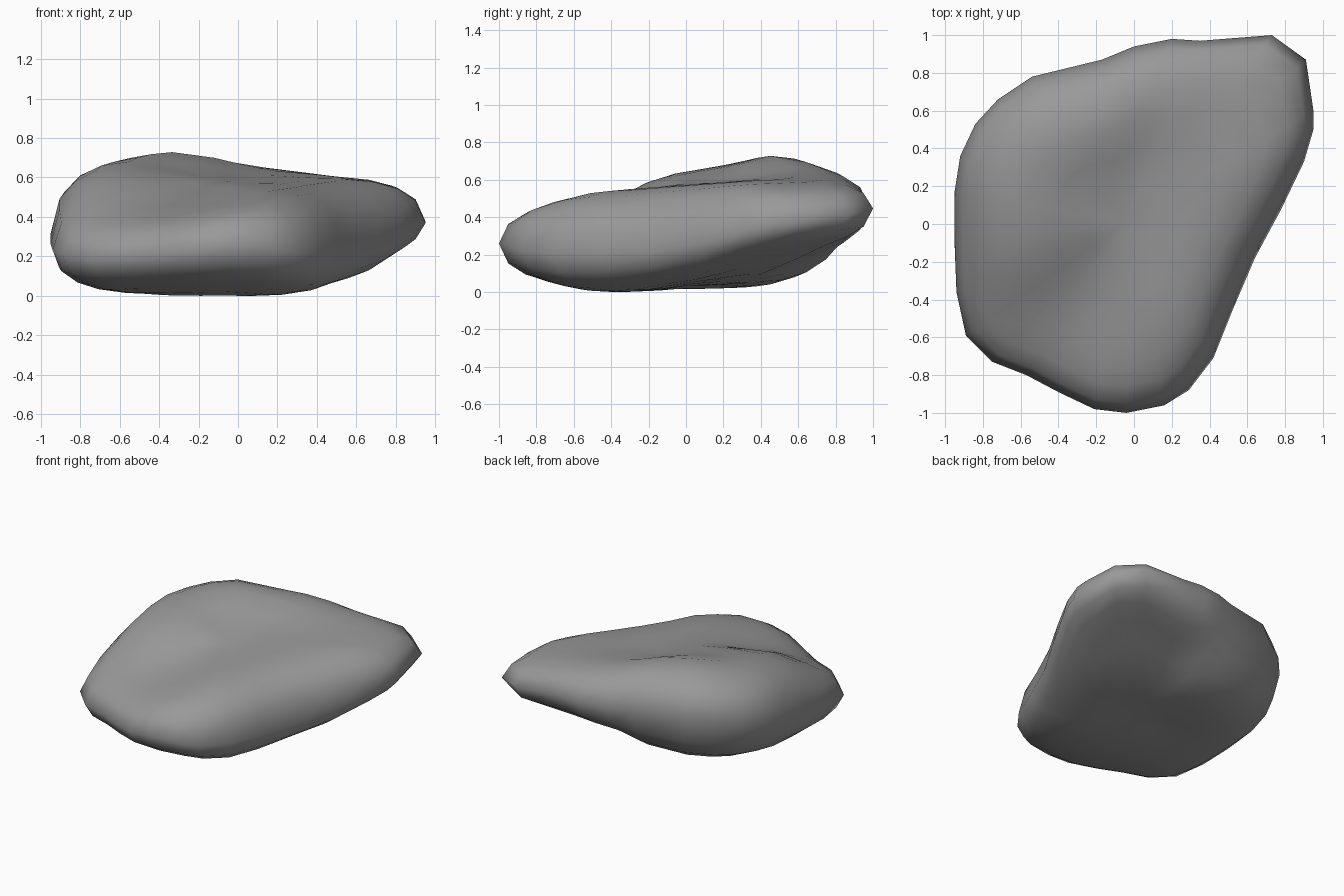
import bpy
import math

cube = bpy.data.objects.get("Cube")
if cube:
    bpy.data.objects.remove(cube, do_unlink=True)

# Plan outline of the boulder, anticlockwise from the right-hand tip
OUTLINE = [(.95, .6), (.91, .87), (.73, 1), (.35, .97), (.2, .98), (0, .94),
           (-.17, .87), (-.54, .78), (-.72, .66), (-.84, .53), (-.92, .36),
           (-.95, .17), (-.95, -.1), (-.94, -.36), (-.89, -.59), (-.75, -.73),
           (-.57, -.8), (-.4, -.89), (-.21, -.98), (-.04, -1), (.16, -.96),
           (.29, -.88), (.42, -.71), (.52, -.46), (.64, -.18), (.78, .08),
           (.9, .33), (.95, .5)]

# Control heights (x, y, z) of the widest line, upper and lower surfaces
RIM = [(.9, .8, .4), (.7, 1, .47), (.2, 1, .46), (-.2, .9, .46),
       (-.6, .75, .47), (-.9, .45, .42), (-.95, .1, .29), (-.95, -.3, .24),
       (-.8, -.7, .2), (-.4, -.9, .22), (0, -1, .27), (.4, -.75, .21),
       (.6, -.3, .21), (.8, .1, .27), (.95, .5, .37)]
CROWN = [(-.4, .5, .76), (-.4, .72, .76), (-.7, .4, .7), (-.6, 0, .69),
         (-.65, -.2, .63), (-.7, -.5, .42), (-.4, -.7, .41), (-.3, -.35, .48),
         (-.1, -.8, .46), (.15, -.8, .53), (.2, -.45, .56), (.35, .1, .59),
         (.6, .5, .61), (.75, .8, .62), (.1, 0, .56), (.2, .8, .67),
         (-.1, .75, .73), (-.2, .1, .62), (.2, .4, .61)]
BELLY = [(-.75, -.4, .01), (-.6, .4, .01), (-.3, .6, .04), (-.1, -.4, 0),
         (.25, -.4, 0), (0, .1, .04), (.3, .3, .08), (.6, .4, .17),
         (.7, .75, .25), (.2, .8, .2), (-.1, -.8, .04), (-.6, -.65, .02),
         (.45, 0, .05)]
CENTRE = (-.05, 0)
RINGS = (.2, .4, .58, .74, .86, .95)


def blend(controls, x, y, spread=.18):
    """Smoothly weighted average of the control heights."""
    total = height = 0
    for cx, cy, cz in controls:
        w = math.exp(-((x - cx) ** 2 + (y - cy) ** 2) / (2 * spread ** 2))
        total += w
        height += w * cz
    return height / total


def surface_point(controls, px, py, t):
    """Point a fraction t of the way from the centre to the outline."""
    x = CENTRE[0] + (px - CENTRE[0]) * t
    y = CENTRE[1] + (py - CENTRE[1]) * t
    rim = blend(RIM, px, py)
    fullness = math.sqrt(1 - t ** 5)
    return x, y, rim + (blend(controls, x, y) - rim) * fullness


# Vertices: shared rim first, then rings and a pole for each surface
n = len(OUTLINE)
verts = [(x, y, blend(RIM, x, y)) for x, y in OUTLINE]
faces = []


def add_cap(controls, flip):
    """Close one side of the rim with concentric rings."""
    def add(face):
        faces.append(face[::-1] if flip else face)

    outer = list(range(n))
    for t in reversed(RINGS):
        start = len(verts)
        verts.extend(surface_point(controls, x, y, t) for x, y in OUTLINE)
        inner = list(range(start, start + n))
        for i in range(n):
            j = (i + 1) % n
            add((outer[i], outer[j], inner[j], inner[i]))
        outer = inner
    pole = len(verts)
    verts.append((*CENTRE, blend(controls, *CENTRE)))
    for i in range(n):
        add((outer[i], outer[(i + 1) % n], pole))


add_cap(CROWN, False)
add_cap(BELLY, True)

# Rest the boulder on the ground
lowest = min(v[2] for v in verts)
verts = [(x, y, z - lowest) for x, y, z in verts]

mesh = bpy.data.meshes.new("boulder")
mesh.from_pydata(verts, [], faces)
mesh.update()
boulder = bpy.data.objects.new("boulder", mesh)
bpy.context.collection.objects.link(boulder)

# Plain stone grey
stone = bpy.data.materials.new("stone grey")
stone.use_nodes = True
colour = (.32, .32, .32, 1)
stone.diffuse_color = colour
stone.node_tree.nodes["Principled BSDF"].inputs["Base Color"].default_value = colour
mesh.materials.append(stone)

mesh.shade_smooth()
